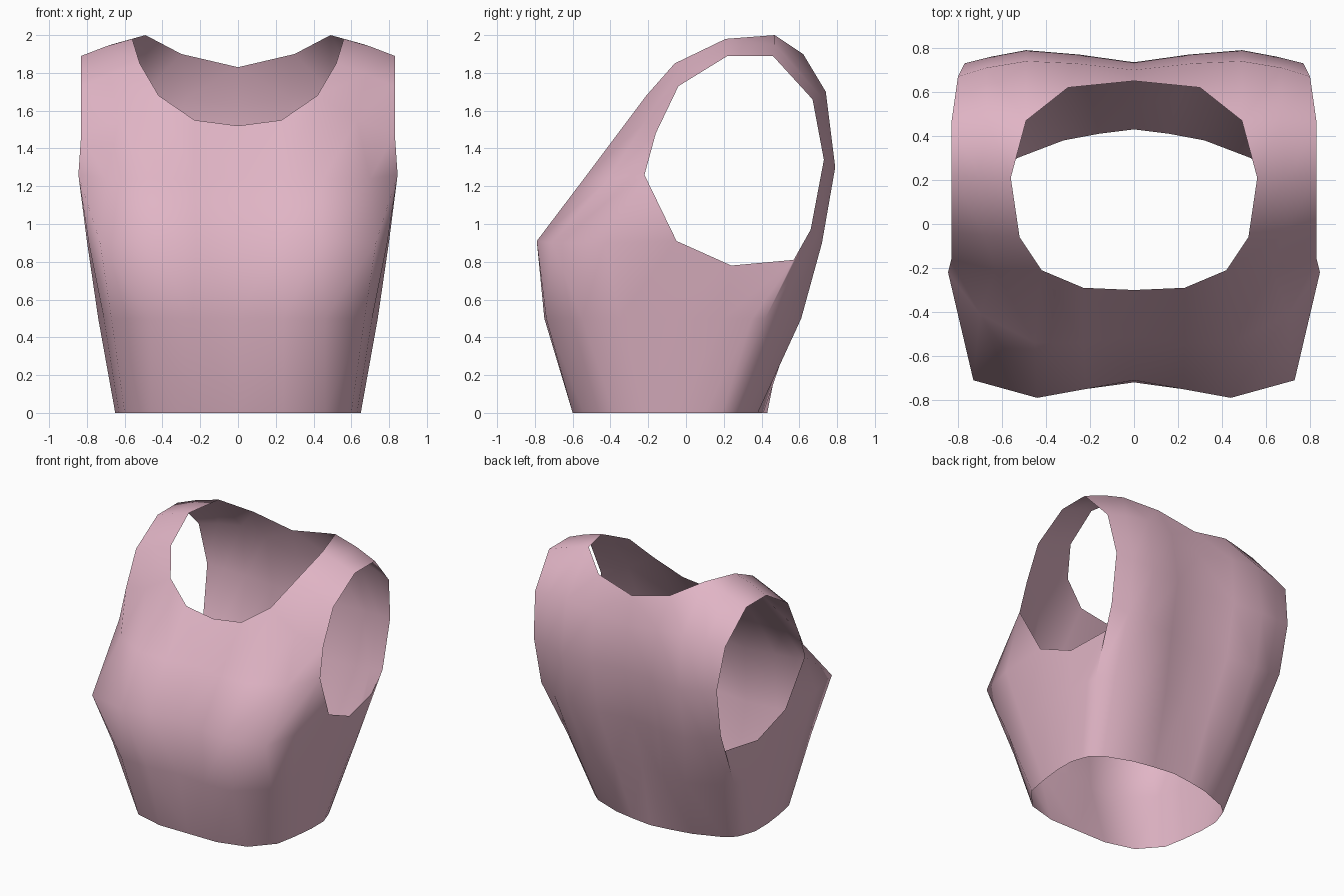
import bpy
import bmesh

default_cube = bpy.data.objects.get("Cube")
if default_cube:
    bpy.data.objects.remove(default_cube, do_unlink=True)


def make_material(name, colour):
    material = bpy.data.materials.new(name)
    material.use_nodes = True
    material.diffuse_color = colour
    material.node_tree.nodes["Principled BSDF"].inputs["Base Color"].default_value = colour
    return material


# Rails on the left half of the garment; each runs along the cloth as a seam would.
# Front panel, from hem to neckline
front_centre = [(0, -.60, 0), (0, -.72, .5), (0, -.71, .91), (0, -.51, 1.24), (0, -.30, 1.52)]
front_inner = [(.24, -.60, 0), (.24, -.75, .5), (.22, -.75, .91), (.23, -.54, 1.24), (.23, -.29, 1.55)]
bust = [(.46, -.54, 0), (.46, -.74, .5), (.44, -.79, .91), (.45, -.54, 1.24), (.42, -.21, 1.68)]

# Back panel, from neckline to hem
back_centre = [(0, .65, 1.83), (0, .70, 1.62), (0, .735, 1.3), (0, .66, .9), (0, .53, .5), (0, .43, 0)]
back_inner = [(.30, .62, 1.9), (.27, .73, 1.67), (.25, .77, 1.3), (.25, .70, .9), (.2, .58, .5), (.16, .41, 0)]
shoulder_blade = [(.49, .47, 2), (.49, .74, 1.7), (.49, .79, 1.3), (.49, .72, .9), (.42, .61, .5), (.32, .38, 0)]

# Shoulder strap, from front hem over the shoulder to back hem
strap_neck = bust + [(.52, -.06, 1.85), (.56, .21, 1.98)] + shoulder_blade
strap_middle = [
    (.60, -.38, 0), (.67, -.55, .5), (.73, -.71, .9), (.70, -.41, 1.24), (.63, -.21, 1.55),
    (.68, -.05, 1.79), (.70, .21, 1.94), (.67, .47, 1.95),
    (.67, .71, 1.68), (.65, .76, 1.32), (.63, .69, .93), (.60, .51, .5), (.53, .30, 0),
]
strap_arm = [
    (.63, -.22, 0), (.71, -.35, .5), (.79, -.43, .9), (.845, -.22, 1.26), (.83, -.16, 1.48),
    (.83, -.04, 1.73), (.83, .22, 1.89), (.83, .46, 1.89),
    (.80, .67, 1.66), (.77, .73, 1.34), (.755, .66, .97), (.70, .42, .5), (.60, .24, 0),
]

# Side panel, from hem to the bottom of the armhole
side_front = [(.65, -.05, 0), (.74, -.05, .5), (.80, -.05, .91)]
side_middle = [(.65, .10, 0), (.735, .20, .5), (.77, .24, .78)]
side_back = [(.62, .19, 0), (.72, .35, .5), (.725, .57, .81)]

panels = [
    [front_centre, front_inner, bust],
    [back_centre, back_inner, shoulder_blade],
    [strap_neck, strap_middle, strap_arm],
    [strap_arm[:3], side_front, side_middle, side_back, strap_arm[:-4:-1]],
]

bm = bmesh.new()
corners = {}


def vertex(point):
    """Return the shared vertex at a point, so that panels are sewn together."""
    if point not in corners:
        corners[point] = bm.verts.new(point)
    return corners[point]


def add_face(*points):
    bm.faces.new([vertex(point) for point in points]).smooth = True


def skin(rails):
    """Fill the strips between neighbouring rails with quads."""
    for near, far in zip(rails, rails[1:]):
        for i in range(len(near) - 1):
            add_face(near[i], far[i], far[i + 1], near[i + 1])


for panel in panels:
    skin(panel)

# Gusset closing the front corner of the armhole
add_face(strap_arm[2], side_front[-1], strap_arm[3])

mesh = bpy.data.meshes.new("tank_top")
bm.to_mesh(mesh)
bm.free()
mesh.materials.append(make_material("soft pink cloth", (.75, .46, .56, 1)))

top = bpy.data.objects.new("tank_top", mesh)
bpy.context.collection.objects.link(top)

# Right half
mirror = top.modifiers.new("right_half", "MIRROR")
mirror.use_axis[0] = True
mirror.use_clip = True
mirror.merge_threshold = .001
